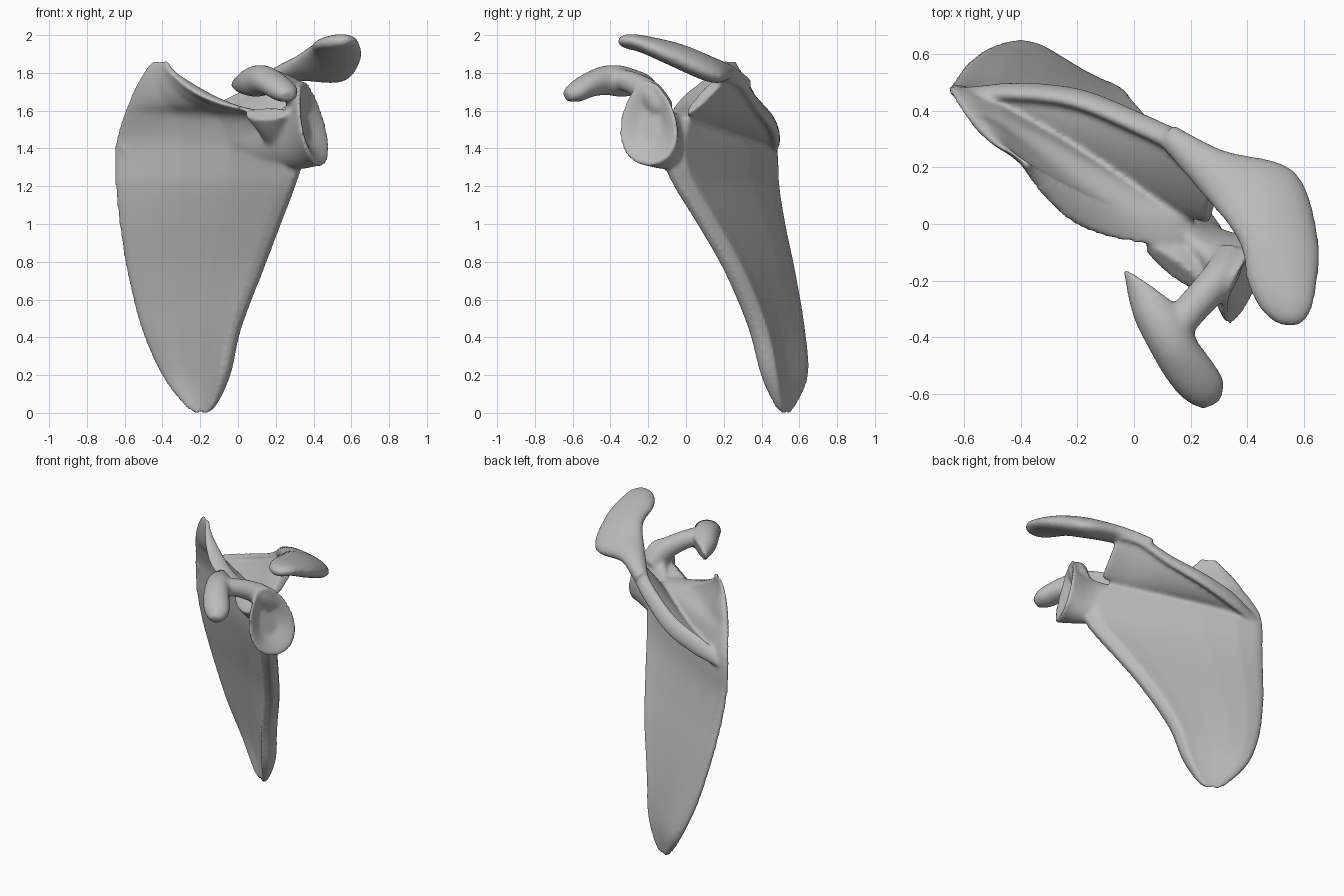
import bpy, bmesh
from math import sin, cos, pi
from mathutils import Vector as V

cube = bpy.data.objects.get("Cube")
if cube:
    bpy.data.objects.remove(cube)

bone = bpy.data.materials.new("bone_grey")
bone.use_nodes = True
grey = (0.5, 0.5, 0.5, 1)
bone.diffuse_color = grey
bone.node_tree.nodes["Principled BSDF"].inputs["Base Color"].default_value = grey

bm = bmesh.new()


def spline(a, b, c, d, t):
    return 0.5 * (2 * b + (c - a) * t + (2 * a - 5 * b + 4 * c - d) * t * t
                  + (3 * b - a - 3 * c + d) * t ** 3)


def loft(rings, steps=5):
    """Skin matching rings with a smooth curve through them, closed at both ends."""
    last = len(rings) - 1
    fine = []
    for i in range(last):
        four = [rings[max(0, min(last, i + k))] for k in (-1, 0, 1, 2)]
        for s in range(steps):
            fine.append([spline(*p, s / steps) for p in zip(*four)])
    fine.append(rings[-1])
    loops = [[bm.verts.new(p) for p in ring] for ring in fine]
    faces = [bm.faces.new((a[j - 1], a[j], b[j], b[j - 1]))
             for a, b in zip(loops, loops[1:]) for j in range(len(a))]
    faces += [bm.faces.new(loops[0][::-1]), bm.faces.new(loops[-1])]
    bmesh.ops.recalc_face_normals(bm, faces=faces)


def ellipse(centre, a, b, n=20):
    return [centre + a * cos(2 * pi * i / n) + b * sin(2 * pi * i / n) for i in range(n)]


def limb(stations):
    """Bent limb; each station is a centre, a half-width vector and a half thickness."""
    path = [V(s[0]) for s in stations]
    rings = []
    for i, (c, w, thick) in enumerate(stations):
        along = path[min(i + 1, len(path) - 1)] - path[max(i - 1, 0)]
        rings.append(ellipse(path[i], V(w), V(w).cross(along).normalized() * thick))
    loft(rings)


# Blade: level sections from the lower tip to the upper corner
# height, inner edge x y, outer edge x y
blade = [(-.01, -.21, .535, -.19, .525), (.03, -.275, .57, -.125, .485), (.2, -.40, .635, -.05, .42),
         (.45, -.51, .615, .01, .355), (.75, -.585, .565, .125, .225), (1, -.625, .515, .22, .08),
         (1.2, -.645, .485, .295, -.045), (1.33, -.65, .48, .33, -.1), (1.45, -.64, .465, .3, -.1),
         (1.57, -.605, .41, .2, -.07), (1.63, -.58, .38, -.02, -.04), (1.7, -.55, .35, -.18, .03),
         (1.8, -.5, .295, -.33, .15), (1.868, -.45, .26, -.375, .21)]
# position across the blade and half thickness there
across = [(0, .012), (.04, .024), (.15, .028), (.35, .02), (.6, .02), (.8, .036), (.93, .057), (1, .025)]
rings = []
for z, mx, my, lx, ly in blade:
    inner, outer = V((mx, my, z)), V((lx, ly, z))
    span = outer - inner
    back = V((-span.y, span.x, 0)).normalized()
    fit = min(1, span.length / .45)

    def side(sign):
        return [inner + span * u + back * (.2 * u * (1 - u) * span.length + sign * t * fit)
                for u, t in across]
    rings.append(side(-1) + side(1)[::-1])
loft(rings)

# Spine: a web rising from the blade to a thick crest; base, top, crest half width
spine = [((-.6, .45, 1.385), (-.6, .475, 1.41), .035), ((-.42, .375, 1.44), (-.42, .495, 1.475), .06),
         ((-.2, .26, 1.48), (-.2, .47, 1.555), .06), ((0, .135, 1.52), (.02, .38, 1.665), .052),
         ((.15, .04, 1.55), (.18, .3, 1.775), .05), ((.265, 0, 1.58), (.3, .22, 1.81), .045)]
rings, crest = [], []
for base, top, wide in spine:
    base, top = V(base), V(top)
    a = (top - base) / 2
    b = a.cross(V((.8, -.5, .25))).normalized()
    rings.append(ellipse((base + top) / 2, a, b * .034))
    crest.append(ellipse(top - a.normalized() * .03, a.normalized() * .03, b * wide))
loft(rings)
loft(crest)

# Acromion: the flat hook at the outer end of the spine
limb([((.12, .31, 1.74), (.02, .04, 0), .04), ((.28, .18, 1.81), (.035, .08, -.02), .053),
      ((.45, .09, 1.835), (.115, .095, -.065), .064), ((.515, -.07, 1.9), (.135, .02, -.03), .06),
      ((.52, -.23, 1.953), (.12, -.02, .005), .046), ((.525, -.32, 1.966), (.08, -.02, .01), .036),
      ((.525, -.355, 1.966), (.03, -.008, 0), .015)])


# Socket and neck: pear-shaped rings ending in a shallow dish
def pear(x, y, z, hy, hz, n=28):
    ring = []
    for i in range(n):
        c, s = cos(2 * pi * i / n), sin(2 * pi * i / n)
        dy, dz = hy * c * (1 - .22 * s) - .03 * hy * s, hz * s
        ring.append(V((x + .43 * dy - .2 * dz, y + dy, z + dz)))
    return ring


loft([pear(-.02, .135, 1.45, .012, .06), pear(.14, .02, 1.44, .035, .12), pear(.28, -.105, 1.455, .08, .165),
      pear(.365, -.18, 1.515, .135, .21), pear(.395, -.2, 1.535, .152, .227),
      pear(.392, -.2, 1.535, .125, .19), pear(.355, -.185, 1.53, .06, .1)], 3)

# Coracoid base: a stump rising from the neck, cut off short of the finger
limb([((.22, -.03, 1.44), (.06, -.045, 0), .06), ((.18, -.11, 1.53), (.09, -.065, 0), .06),
      ((.15, -.165, 1.585), (.115, -.085, 0), .045)])

# Coracoid finger, and the root that joins it to the socket
limb([((.08, -.245, 1.74), (.12, -.09, 0), .06), ((.1, -.34, 1.755), (.105, -.02, 0), .083),
      ((.14, -.43, 1.76), (.085, .015, 0), .078), ((.195, -.515, 1.735), (.082, .03, 0), .065),
      ((.245, -.585, 1.698), (.072, .03, 0), .055), ((.27, -.635, 1.675), (.035, .015, 0), .03)])
limb([((.15, -.36, 1.77), (.04, -.045, 0), .055), ((.22, -.28, 1.745), (.04, -.045, 0), .06),
      ((.3, -.19, 1.69), (.045, -.045, 0), .07), ((.335, -.12, 1.6), (.04, -.04, 0), .07)])

# Merge the parts into one smooth bone
mesh = bpy.data.meshes.new("shoulder_blade")
bm.to_mesh(mesh)
bm.free()
mesh.materials.append(bone)
obj = bpy.data.objects.new("shoulder_blade", mesh)
bpy.context.collection.objects.link(obj)
remesh = obj.modifiers.new("merge", "REMESH")
remesh.mode = "VOXEL"
remesh.voxel_size = 0.011
remesh.use_smooth_shade = True
smooth = obj.modifiers.new("soften", "SMOOTH")
smooth.factor = 0.5
smooth.iterations = 10
